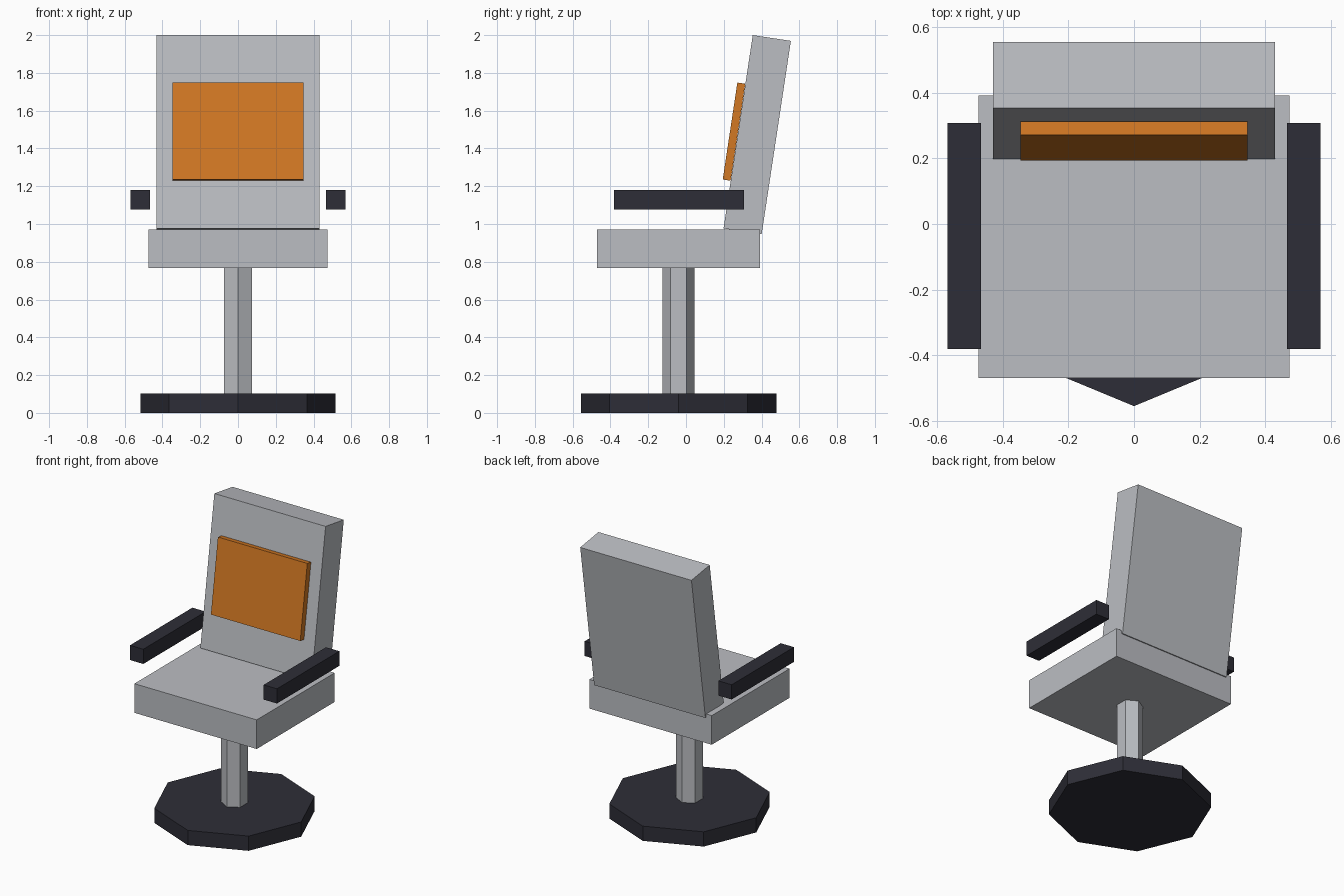
import bpy
import math

cube = bpy.data.objects.get("Cube")
if cube:
    bpy.data.objects.remove(cube, do_unlink=True)


def make_material(name, rgb):
    mat = bpy.data.materials.new(name)
    mat.use_nodes = True
    color = (*rgb, 1.0)
    mat.diffuse_color = color
    mat.node_tree.nodes["Principled BSDF"].inputs["Base Color"].default_value = color
    return mat


grey = make_material("light grey", (0.5, 0.515, 0.545))
dark = make_material("dark charcoal", (0.027, 0.027, 0.038))
orange = make_material("orange", (0.65, 0.19, 0.017))


def finish(name, mat):
    obj = bpy.context.object
    obj.name = obj.data.name = name
    obj.data.materials.append(mat)
    return obj


def box(name, center, size, mat, tilt=0.0):
    bpy.ops.mesh.primitive_cube_add(size=1, location=center, rotation=(tilt, 0, 0))
    bpy.context.object.scale = size
    return finish(name, mat)


def prism(name, sides, radius, bottom, top, mat):
    bpy.ops.mesh.primitive_cylinder_add(
        vertices=sides, radius=radius, depth=top - bottom,
        location=(0, AXIS_Y, (bottom + top) / 2))
    return finish(name, mat)


AXIS_Y = -0.039
RECLINE = -0.15

# Pedestal: octagonal foot and hexagonal post
prism("base", 8, 0.517, 0, 0.103, dark)
prism("post", 6, 0.085, 0.103, 0.768, grey)

# Seat and reclined backrest with its front pad
box("seat", (0, AXIS_Y, 0.869), (0.948, 0.862, 0.204), grey)
box("backrest", (0, 0.377, 1.473), (0.862, 0.204, 1.035), grey, RECLINE)
box("back_pad", (0, 0.254, 1.489), (0.692, 0.042, 0.519), orange, RECLINE)

# Floating armrests
for side, sign in (("left", 1), ("right", -1)):
    box(side + "_armrest", (sign * 0.518, -0.037, 1.129), (0.103, 0.69, 0.103), dark)
